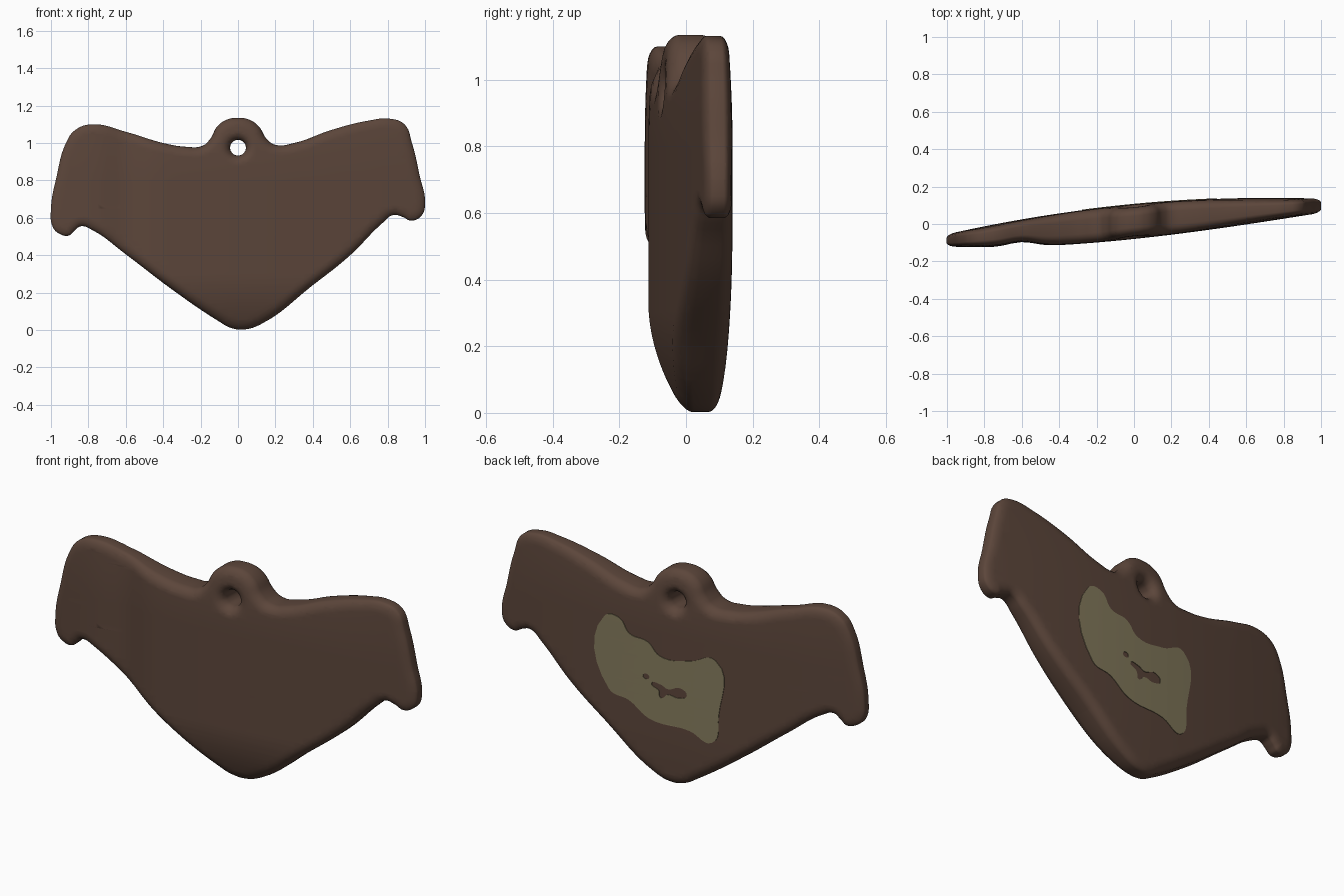
import bpy, bmesh, math
from mathutils import Vector

if "Cube" in bpy.data.objects:
    bpy.data.objects.remove(bpy.data.objects["Cube"], do_unlink=True)


def make_material(name, colour):
    mat = bpy.data.materials.new(name)
    mat.use_nodes = True
    mat.diffuse_color = (*colour, 1)
    shader = next(n for n in mat.node_tree.nodes if n.type == 'BSDF_PRINCIPLED')
    shader.inputs["Base Color"].default_value = (*colour, 1)
    shader.inputs["Roughness"].default_value = 0.7
    return mat


brown = make_material("dark_brown", (0.107, 0.061, 0.043))
khaki = make_material("khaki", (0.235, 0.2, 0.11))


# Front and back surfaces of the bowed slab, thinner at the tip and the top
def surface(x, z):
    front = -0.08 + 0.105 * x + 0.05 * x**2 - 0.015 * x**3
    front += 0.025 * math.exp(-((x + 0.6) / 0.1) ** 2)
    back = 0.105 + 0.095 * x - 0.065 * x**2
    low = max(0, 1 - z / 0.3) ** 2
    high = max(0, (z - 0.8) / 0.33) ** 2
    middle = (front + back) / 2 + 0.03 * low
    half = (back - front) / 2 * (1 - 0.45 * low - 0.25 * high)
    return middle, half


def ring(cx, cz, rx, rz, count=10):
    return [(cx + rx * math.cos(a), cz + rz * math.sin(a))
            for a in (i * math.tau / count for i in range(count))]


# Smooth outlines (first is the rim, the rest are holes) made into a fine slab
def slab(loops, extrude, bevel):
    curve = bpy.data.curves.new("outline", 'CURVE')
    curve.dimensions = '2D'
    curve.fill_mode = 'BOTH'
    curve.extrude = extrude
    curve.bevel_depth = bevel
    curve.bevel_resolution = 4
    curve.offset = -bevel
    for points in loops:
        spline = curve.splines.new('BEZIER')
        spline.bezier_points.add(len(points) - 1)
        spline.use_cyclic_u = True
        spline.resolution_u = 6
        for knot, (x, z) in zip(spline.bezier_points, points):
            knot.co = (x, z, 0)
            knot.handle_left_type = knot.handle_right_type = 'AUTO'
    helper = bpy.data.objects.new("outline", curve)
    bpy.context.collection.objects.link(helper)
    bpy.context.view_layer.update()
    graph = bpy.context.evaluated_depsgraph_get()
    mesh = bpy.data.meshes.new_from_object(helper.evaluated_get(graph))
    bpy.data.objects.remove(helper, do_unlink=True)
    bm = bmesh.new()
    bm.from_mesh(mesh)
    bpy.data.meshes.remove(mesh)
    bmesh.ops.remove_doubles(bm, verts=bm.verts, dist=0.0001)
    for axis in (Vector((1, 0, 0)), Vector((0, 1, 0))):
        for i in range(-19, 23):
            bmesh.ops.bisect_plane(bm, geom=bm.verts[:] + bm.edges[:] + bm.faces[:],
                                   plane_co=axis * i * 0.05, plane_no=axis, dist=0.0001)
    return bm


def finish(bm, name, mat):
    bmesh.ops.recalc_face_normals(bm, faces=bm.faces)
    mesh = bpy.data.meshes.new(name)
    bm.to_mesh(mesh)
    bm.free()
    mesh.materials.clear()
    mesh.materials.append(mat)
    for face in mesh.polygons:
        face.material_index = 0
    obj = bpy.data.objects.new(name, mesh)
    bpy.context.collection.objects.link(obj)
    bpy.ops.object.select_all(action='DESELECT')
    obj.select_set(True)
    bpy.context.view_layer.objects.active = obj
    bpy.ops.object.shade_smooth_by_angle(angle=math.radians(50))
    return obj


# Winged pendant body with a hanging hole
tip_and_left_wing = [
    (.03, .003), (.12, .03), (.4, .24), (.6, .4), (.77, .57), (.83, .615),
    (.88, .605), (.925, .585), (.98, .61), (1, .67), (.97, .83), (.93, 1),
    (.89, 1.1), (.81, 1.13), (.7, 1.12), (.5, 1.07), (.3, 1), (.2, .99)]
hanging_loop = [
    (.155, 1.02), (.11, 1.09), (.06, 1.125), (0, 1.135),
    (-.06, 1.125), (-.11, 1.09), (-.15, 1.02)]
right_wing = [
    (-.19, .985), (-.28, .98), (-.4, 1), (-.6, 1.06), (-.78, 1.1), (-.87, 1.07),
    (-.92, 1), (-.97, .82), (-1, .65), (-.99, .55), (-.955, .515), (-.905, .505),
    (-.875, .53), (-.84, .555), (-.78, .535), (-.6, .405), (-.35, .215),
    (-.1, .045), (-.04, .012)]
rim = tip_and_left_wing + hanging_loop + right_wing
body = slab([rim, ring(0, .975, .042, .042)], 0.04, 0.05)
for v in body.verts:
    x, z, depth = v.co
    middle, half = surface(x, z)
    v.co = (x, middle + depth / 0.09 * half, z)
finish(body, "pendant_body", brown)

# Thin worn patch on the back, with bare spots showing through
patch_rim = [
    (.385, .815), (.3, .823), (.245, .755), (.142, .735), (.075, .675),
    (-.09, .685), (-.23, .72), (-.247, .427), (-.21, .278), (-.09, .315),
    (.134, .33), (.245, .4), (.36, .434)]
bare_streak = [(.12, .52), (.07, .525), (.03, .51), (-.04, .53), (-.075, .5),
               (-.03, .475), (.03, .48), (.07, .455), (.08, .49)]
patch = slab([patch_rim, bare_streak, ring(.15, .55, .018, .014)], 0.002, 0)
for v in patch.verts:
    x, z, depth = v.co
    middle, half = surface(x, z)
    v.co = (x, middle + half + 0.001 + depth, z)
finish(patch, "back_patch", khaki)
